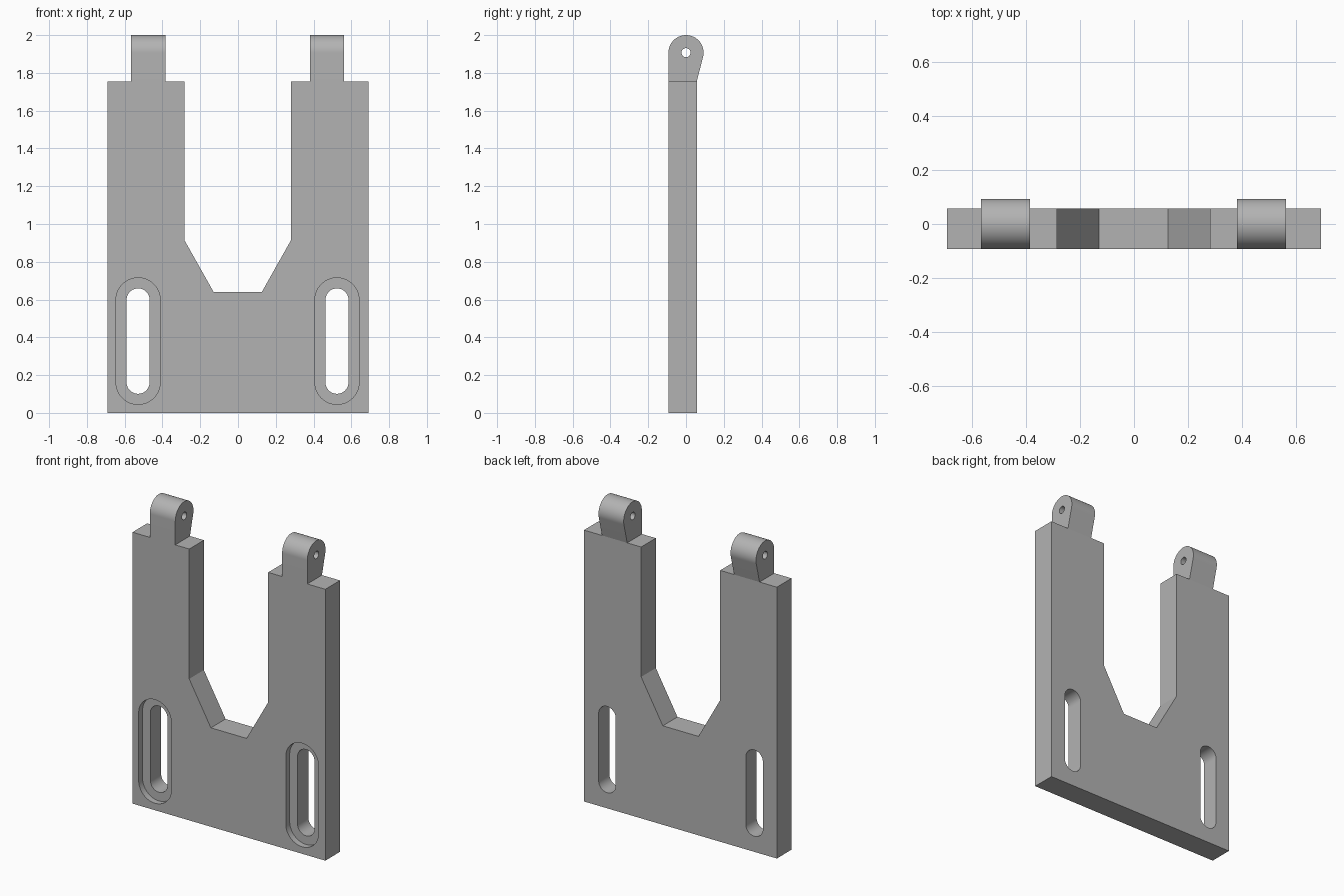
import bpy, bmesh, math
from mathutils import Vector, Matrix

cube = bpy.data.objects.get("Cube")
if cube:
    bpy.data.objects.remove(cube, do_unlink=True)

grey = bpy.data.materials.new("plain grey")
grey.use_nodes = True
grey.diffuse_color = (0.45, 0.45, 0.45, 1)
grey.node_tree.nodes["Principled BSDF"].inputs["Base Color"].default_value = (0.45, 0.45, 0.45, 1)

FRONT, BACK, SHOULDER = -0.093, 0.057, 1.755


def prism(name, points, depth):
    """Extrude a closed 3D outline along the depth vector."""
    bm = bmesh.new()
    face = bm.faces.new([bm.verts.new(p) for p in points])
    grown = bmesh.ops.extrude_face_region(bm, geom=[face])["geom"]
    bmesh.ops.translate(bm, vec=depth, verts=[v for v in grown if isinstance(v, bmesh.types.BMVert)])
    bmesh.ops.recalc_face_normals(bm, faces=bm.faces)
    mesh = bpy.data.meshes.new(name)
    bm.to_mesh(mesh)
    bm.free()
    mesh.materials.append(grey)
    obj = bpy.data.objects.new(name, mesh)
    bpy.context.collection.objects.link(obj)
    return obj


def arc(u, v, r, start, end, steps=32):
    angles = [math.radians(start + (end - start) * i / steps) for i in range(steps + 1)]
    return [(u + r * math.cos(a), v + r * math.sin(a)) for a in angles]


def slot(name, x, r, y0, y1):
    """Upright rounded slot cutter."""
    z, half = 0.38, 0.218
    outline = arc(x, z + half, r, 0, 180) + arc(x, z - half, r, 180, 360)
    return prism(name, [(u, y0, w) for u, w in outline], Vector((0, y1 - y0, 0)))


def cut(obj, cutter):
    cutter.hide_render = True
    mod = obj.modifiers.new("cut", "BOOLEAN")
    mod.operation, mod.solver, mod.object = "DIFFERENCE", "EXACT", cutter
    bpy.context.view_layer.objects.active = obj
    bpy.ops.object.modifier_apply(modifier=mod.name)
    bpy.data.objects.remove(cutter, do_unlink=True)


def smooth(obj):
    bpy.ops.object.select_all(action="DESELECT")
    obj.select_set(True)
    bpy.context.view_layer.objects.active = obj
    bpy.ops.object.shade_smooth_by_angle(angle=math.radians(25))


# Forked plate with a tapered notch
outline = [(-0.69, 0), (0.69, 0), (0.69, SHOULDER), (0.281, SHOULDER), (0.281, 0.915), (0.126, 0.64),
           (-0.129, 0.64), (-0.284, 0.915), (-0.284, SHOULDER), (-0.69, SHOULDER)]
plate = prism("forked_plate", [(x, FRONT, z) for x, z in outline], Vector((0, BACK - FRONT, 0)))

# Through slots, each with a shallow recess on the front
for x in (-0.529, 0.524):
    cut(plate, slot("recess_cutter", x, 0.117, FRONT - 0.05, FRONT + 0.04))
    cut(plate, slot("slot_cutter", x, 0.061, FRONT - 0.05, BACK + 0.05))
smooth(plate)

# Hinge lugs: rounded top, straight front, back edge tangent to the round
radius, pin_z = 0.093, 2 - 0.093
drop = pin_z - SHOULDER
tangent = math.degrees(math.acos(radius / math.hypot(BACK, drop)) - math.atan2(drop, BACK))
side = [(FRONT, SHOULDER), (BACK, SHOULDER)] + arc(0, pin_z, radius, tangent, 180, 48)
for name, x0, x1 in (("right_lug", -0.566, -0.384), ("left_lug", 0.381, 0.561)):
    lug = prism(name, [(x0, y, z) for y, z in side], Vector((x1 - x0, 0, 0)))
    hole = arc(0, pin_z, 0.024, 0, 360)[:-1]
    cut(lug, prism("pin_hole_cutter", [(x0 - 0.05, y, z) for y, z in hole], Vector((x1 - x0 + 0.1, 0, 0))))
    smooth(lug)
